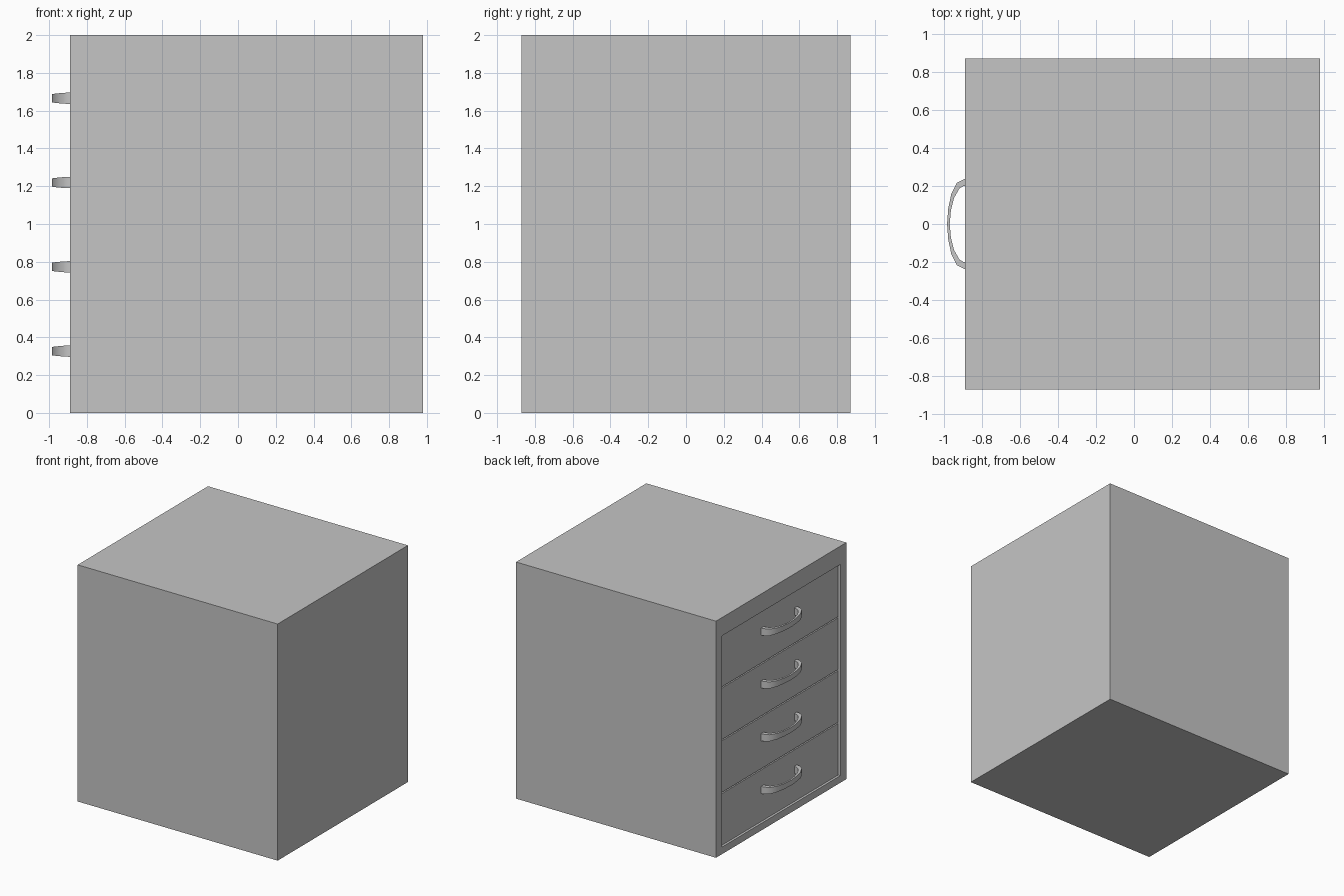
import bpy
import bmesh
from mathutils import Vector

cube = bpy.data.objects.get("Cube")
if cube:
    bpy.data.objects.remove(cube, do_unlink=True)

# Single painted finish
grey = bpy.data.materials.new("light_grey")
grey.use_nodes = True
colour = (0.56, 0.56, 0.56, 1)
grey.diffuse_color = colour
grey.node_tree.nodes["Principled BSDF"].inputs["Base Color"].default_value = colour

FRONT, BACK, HALF_W, HEIGHT = -0.89, 0.98, 0.87, 2.0
OPEN_W, OPEN_LOW, OPEN_HIGH = 0.79, 0.06, 1.845
PANEL_X, RECESS_X = -0.87, -0.85
GAP, DRAWERS = 0.01, 4


def add_object(name, bm):
    bmesh.ops.recalc_face_normals(bm, faces=bm.faces)
    mesh = bpy.data.meshes.new(name)
    bm.to_mesh(mesh)
    bm.free()
    mesh.materials.append(grey)
    obj = bpy.data.objects.new(name, mesh)
    bpy.context.collection.objects.link(obj)
    return obj


def box_mesh(low, high):
    bm = bmesh.new()
    bmesh.ops.create_cube(bm, size=1)
    low, high = Vector(low), Vector(high)
    for v in bm.verts:
        v.co = (low + high) / 2 + v.co * (high - low)
    return bm


# Carcass with one shallow opening for the drawer fronts
bm = box_mesh((FRONT, -HALF_W, 0), (BACK, HALF_W, HEIGHT))
face = min(bm.faces, key=lambda f: f.calc_center_median().x)
bmesh.ops.inset_individual(bm, faces=[face], thickness=0.1)
for v in face.verts:
    v.co.y = OPEN_W if v.co.y > 0 else -OPEN_W
    v.co.z = OPEN_HIGH if v.co.z > HEIGHT / 2 else OPEN_LOW
floor = bmesh.ops.extrude_discrete_faces(bm, faces=[face])["faces"][0]
for v in floor.verts:
    v.co.x = RECESS_X
add_object("carcass", bm)

# Half outline of the pull: outer point, inner point, half height
HANDLE = [
    ((-0.868, 0.24), (-0.868, 0.205), 0.030),
    ((-0.897, 0.235), (-0.897, 0.2), 0.030),
    ((-0.932, 0.217), (-0.918, 0.188), 0.028),
    ((-0.962, 0.157), (-0.947, 0.138), 0.025),
    ((-0.978, 0.08), (-0.964, 0.07), 0.023),
    ((-0.984, 0), (-0.970, 0), 0.022),
]


def add_handle(name, z):
    bm = bmesh.new()
    mirrored = [((o[0], -o[1]), (i[0], -i[1]), h) for o, i, h in HANDLE[-2::-1]]
    rings = []
    for outer, inner, h in HANDLE + mirrored:
        corners = [(outer, h), (inner, h), (inner, -h), (outer, -h)]
        rings.append([bm.verts.new((p[0], p[1], z + dz)) for p, dz in corners])
    for a, b in zip(rings, rings[1:]):
        for k in range(4):
            n = (k + 1) % 4
            bm.faces.new((a[k], a[n], b[n], b[k]))
    bm.faces.new(rings[0])
    bm.faces.new(rings[-1])
    obj = add_object(name, bm)
    bpy.ops.object.select_all(action="DESELECT")
    obj.select_set(True)
    bpy.context.view_layer.objects.active = obj
    bpy.ops.object.shade_smooth_by_angle(angle=0.7)


# Drawer fronts separated by thin grooves, each with a curved pull
pitch = (OPEN_HIGH - OPEN_LOW) / DRAWERS
for i in range(DRAWERS):
    base = OPEN_LOW + i * pitch
    add_object(f"drawer_front_{i + 1}", box_mesh(
        (PANEL_X, -OPEN_W, base), (RECESS_X, OPEN_W, base + pitch - GAP)))
    add_handle(f"drawer_handle_{i + 1}", base + 0.267)
